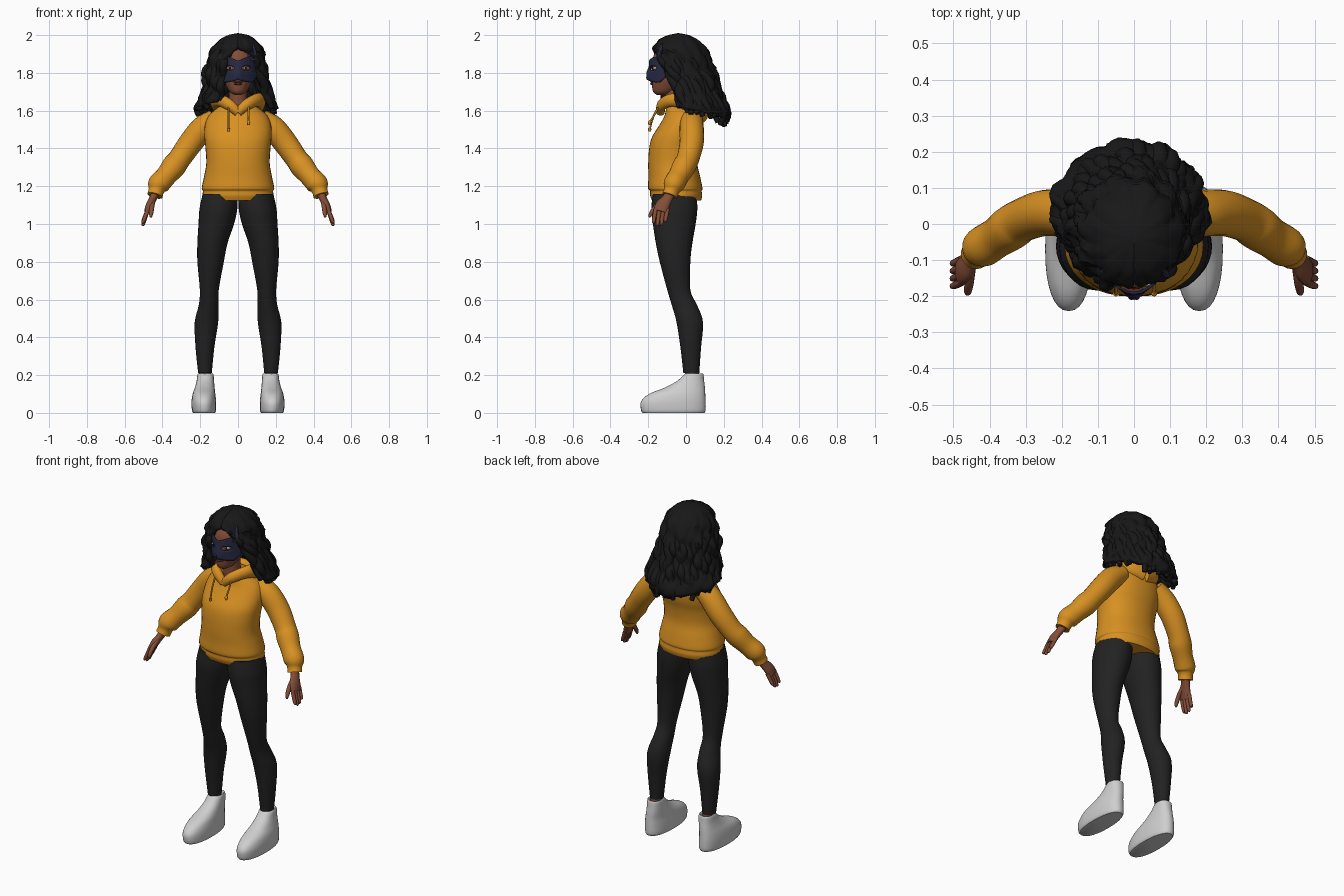
import bpy, bmesh, math, random
from mathutils import Vector, Matrix

random.seed(4)
cube = bpy.data.objects.get("Cube")
if cube:
    bpy.data.objects.remove(cube, do_unlink=True)


def material(name, r, g, b):
    mat = bpy.data.materials.new(name)
    mat.use_nodes = True
    mat.diffuse_color = (r, g, b, 1)
    shader = next(n for n in mat.node_tree.nodes if n.type == "BSDF_PRINCIPLED")
    shader.inputs["Base Color"].default_value = (r, g, b, 1)
    shader.inputs["Roughness"].default_value = 0.8
    return mat


HOODIE = material("mustard fabric", 0.68, 0.28, 0.016)
LEGGING = material("charcoal fabric", 0.016, 0.016, 0.016)
HAIR = material("black hair", 0.009, 0.009, 0.009)
SKIN = material("brown skin", 0.23, 0.075, 0.04)
LIP = material("dark lips", 0.15, 0.04, 0.03)
SHOE = material("pale grey shoe", 0.62, 0.62, 0.62)
MASK = material("navy mask", 0.022, 0.024, 0.06)
EYE = material("eye white", 0.55, 0.5, 0.45)
IRIS = material("dark iris", 0.02, 0.01, 0.006)


def finish(name, bm, mat, mirror=False, thickness=0):
    """Turn a bmesh into a smooth shaded object."""
    bmesh.ops.remove_doubles(bm, verts=bm.verts, dist=0.0004)
    bmesh.ops.recalc_face_normals(bm, faces=bm.faces)
    mesh = bpy.data.meshes.new(name)
    bm.to_mesh(mesh)
    bm.free()
    mesh.materials.append(mat)
    obj = bpy.data.objects.new(name, mesh)
    bpy.context.collection.objects.link(obj)
    bpy.ops.object.select_all(action="DESELECT")
    obj.select_set(True)
    bpy.context.view_layer.objects.active = obj
    bpy.ops.object.shade_smooth_by_angle(angle=math.radians(50))
    if thickness:
        solid = obj.modifiers.new("thickness", "SOLIDIFY")
        solid.thickness = thickness
        solid.offset = 0
    if mirror:
        obj.modifiers.new("mirror", "MIRROR")
    return obj


def skin_rings(bm, rings, closed=True, caps=True):
    loops = [[bm.verts.new(p) for p in ring] for ring in rings]
    count = len(loops[0])
    for low, high in zip(loops, loops[1:]):
        for i in range(count if closed else count - 1):
            j = (i + 1) % count
            bm.faces.new((low[i], low[j], high[j], high[i]))
    if caps:
        bm.faces.new(loops[0])
        bm.faces.new(loops[-1])


def resample(rows, steps=4):
    """Smooth curve through the rows."""
    rows = [Vector(r) for r in rows]
    out = []
    for i in range(len(rows) - 1):
        a, b, c, d = rows[max(i - 1, 0)], rows[i], rows[i + 1], rows[min(i + 2, len(rows) - 1)]
        for k in range(steps):
            t = k / steps
            out.append(b + (c - a) * t / 2 + (a * 2 - b * 5 + c * 4 - d) * t * t / 2
                       + (b * 3 - a - c * 3 + d) * t ** 3 / 2)
    return out + [rows[-1]]


def loft(name, rows, mat, mirror=False, level=False, ref=(0, 1, 0), segs=20, power=1.0, bm=None):
    """Rows are x, y, z and two radii; rings lie level or across the path."""
    own = bm is None
    bm = bm or bmesh.new()
    rows = resample(rows)
    rings = []
    for i, row in enumerate(rows):
        centre = Vector(row[:3])
        u, v = Vector((1, 0, 0)), Vector((0, 1, 0))
        if not level:
            t = (Vector(rows[min(i + 1, len(rows) - 1)][:3]) - Vector(rows[max(i - 1, 0)][:3])).normalized()
            v = Vector(ref)
            v = (v - t * v.dot(t)).normalized()
            u = v.cross(t)
        ring = []
        for k in range(segs):
            a = math.tau * k / segs
            c, s = math.cos(a), math.sin(a)
            c = math.copysign(abs(c) ** power, c)
            s = math.copysign(abs(s) ** power, s)
            ring.append(centre + u * c * row[3] + v * s * row[4])
        rings.append(ring)
    skin_rings(bm, rings)
    if own:
        return finish(name, bm, mat, mirror)


def ball(name, loc, size, mat, mirror=False):
    bm = bmesh.new()
    bmesh.ops.create_uvsphere(bm, u_segments=16, v_segments=10, radius=1,
                              matrix=Matrix.Translation(loc) @ Matrix.Diagonal((*size, 1)))
    return finish(name, bm, mat, mirror)


# Legs, ankles and shoes
loft("legging", [(.095, -.06, 1.16, .092, .115), (.104, -.062, 1.08, .1, .122), (.115, -.062, 1, .094, .113),
                 (.135, -.063, .9, .08, .097), (.145, -.058, .8, .07, .081), (.152, -.038, .65, .05, .061),
                 (.155, -.008, .57, .053, .067), (.167, .02, .48, .062, .07), (.175, .025, .35, .05, .055),
                 (.175, .028, .21, .036, .042)], LEGGING, True, True, segs=28)
loft("ankle", [(.174, .03, .24, .031, .035), (.174, .034, .16, .033, .04)], SKIN, True, True)
loft("shoe", [(.18, -.066, 0, .058, .163), (.18, -.067, .015, .064, .171), (.181, -.067, .06, .065, .171),
              (.18, -.047, .1, .06, .149), (.176, -.005, .135, .052, .105), (.173, .025, .17, .046, .071),
              (.172, .042, .205, .042, .05), (.172, .042, .206, .034, .042), (.172, .042, .185, .032, .04)],
     SHOE, True, True, segs=32, power=.88)

# Hoodie
loft("hoodie_body", [(0, -.05, 1.125, .18, .13), (0, -.052, 1.15, .188, .138), (0, -.054, 1.175, .186, .137),
                     (0, -.057, 1.19, .192, .144), (0, -.062, 1.25, .18, .137), (0, -.07, 1.32, .168, .13),
                     (0, -.065, 1.4, .172, .13), (0, -.05, 1.46, .178, .13), (0, -.028, 1.52, .176, .115),
                     (0, -.015, 1.57, .158, .1), (0, -.02, 1.61, .115, .085), (0, -.03, 1.64, .07, .065)],
     HOODIE, False, True, segs=36, power=.92)
loft("sleeve", [(.12, .03, 1.56, .05, .058), (.185, .03, 1.51, .064, .064), (.25, .03, 1.43, .064, .064),
                (.31, .01, 1.345, .06, .06), (.34, -.01, 1.305, .064, .062), (.38, -.038, 1.255, .056, .056),
                (.42, -.064, 1.21, .058, .056), (.432, -.076, 1.178, .042, .042), (.44, -.086, 1.15, .041, .041)],
     HOODIE, True)
loft("hood_collar", [(0, -.135, 1.59, .022, .022), (.045, -.128, 1.63, .026, .03), (.095, -.08, 1.655, .027, .034),
                     (.115, -.01, 1.65, .032, .042), (.08, .06, 1.61, .036, .05), (0, .085, 1.59, .036, .055)],
     HOODIE, True, ref=(0, 0, 1))
for side, end in ((-.05, 1.49), (.056, 1.525)):
    loft("drawstring", [(side, -.14, 1.63, .005, .005), (side, -.172, 1.57, .005, .005),
                        (side, -.19, end + .02, .005, .005), (side, -.192, end + .015, .009, .009),
                        (side, -.192, end, .007, .007)], HOODIE, segs=8)

# Hands
hand = bmesh.new()
loft("palm", [(.435, -.08, 1.17, .024, .027), (.45, -.098, 1.135, .02, .028), (.468, -.123, 1.1, .02, .038),
              (.482, -.136, 1.065, .015, .037)], SKIN, bm=hand, segs=14)
for i, length in enumerate((.066, .08, .076, .058)):
    y = -.164 + i * .021
    loft("finger", [(.476, y + .004, 1.08, .011, .011), (.492, y - .004, 1.07 - length * .5, .0105, .0105),
                    (.502, y - .008, 1.07 - length * .9, .009, .009), (.502, y - .008, 1.07 - length, .004, .004)],
         SKIN, bm=hand, segs=10)
loft("thumb", [(.452, -.115, 1.125, .015, .016), (.456, -.16, 1.09, .013, .013), (.46, -.186, 1.055, .011, .011),
               (.462, -.193, 1.035, .005, .005)], SKIN, bm=hand, segs=10)
finish("hand", hand, SKIN, True)

# Neck, head and face
loft("neck", [(0, -.03, 1.57, .07, .06), (0, -.05, 1.62, .058, .056), (0, -.058, 1.66, .048, .05),
              (0, -.06, 1.73, .048, .05)], SKIN, False, True)
loft("head", [(0, -.13, 1.684, .018, .025), (0, -.117, 1.698, .042, .056), (0, -.095, 1.73, .062, .085),
              (0, -.075, 1.77, .079, .106), (0, -.065, 1.83, .089, .114), (0, -.06, 1.89, .088, .112),
              (0, -.05, 1.94, .068, .088), (0, -.045, 1.965, .03, .04)], SKIN, False, True, segs=32)
ball("ear", (.09, -.05, 1.8), (.012, .02, .034), SKIN, True)
ball("upper_lip", (0, -.178, 1.752), (.026, .011, .006), LIP)
ball("lower_lip", (0, -.178, 1.742), (.022, .012, .007), LIP)
ball("eye", (.043, -.164, 1.825), (.017, .011, .008), EYE, True)
ball("iris", (.043, -.172, 1.825), (.007, .005, .007), IRIS, True)

# Cat mask, spread from the eye opening to the outline
outline = [(0, 1.865), (0, 1.835), (0, 1.8), (0, 1.765), (.022, 1.757), (.045, 1.752), (.075, 1.748),
           (.095, 1.775), (.103, 1.82), (.1, 1.865), (.08, 1.89), (.045, 1.882), (.02, 1.872)]
rings = []
for step in range(7):
    ring = []
    for ox, oz in outline:
        a = math.atan2(oz - 1.825, ox - .043)
        x = (.043 + .025 * math.cos(a)) * (1 - step / 6) + ox * step / 6
        z = (1.825 + .012 * math.sin(a)) * (1 - step / 6) + oz * step / 6
        nose = .02 * math.exp(-(x / .018) ** 2 - ((z - 1.785) / .028) ** 2)
        ring.append((x, -.192 + 9 * x * x - nose, z))
    rings.append(ring)
bm = bmesh.new()
skin_rings(bm, rings, caps=False)
finish("cat_mask", bm, MASK, True, .007)
loft("mask_ear", [(.07, -.142, 1.865, .032, .012), (.073, -.138, 1.905, .026, .012), (.08, -.13, 1.94, .01, .007),
                  (.083, -.127, 1.957, .002, .002)], MASK, True, True, segs=12)


# Hair: height, reach to right, left, front and back
reach = [(2.0, 0, 0, -.04, -.04), (1.99, .05, .05, -.09, .01), (1.97, .088, .085, -.135, .055),
         (1.93, .125, .118, -.165, .098), (1.87, .148, .13, -.172, .125), (1.79, .165, .14, -.172, .148),
         (1.72, .168, .155, -.165, .165), (1.66, .195, .182, -.158, .185), (1.6, .225, .195, -.155, .22),
         (1.56, .215, .185, -.15, .22), (1.48, .18, .16, -.14, .2)]
# Height, and the angles where the face opening starts and ends
opening = [(2.0, 0, 360), (1.935, 0, 360), (1.9, 32, 345), (1.85, 47, 333), (1.75, 68, 328), (1.48, 72, 326)]


def lookup(table, z):
    for a, b in zip(table, table[1:]):
        if z >= b[0]:
            break
    t = min((a[0] - z) / (a[0] - b[0]), 1)
    return [p + (q - p) * t for p, q in zip(a[1:], b[1:])]


def hair_point(f, u, out=0):
    turn = abs(f * 255 - 108) / 180
    z = 2 - (.46 - .13 * turn) * u ** 1.4
    right, left, front, back = lookup(reach, z)
    start, end = lookup(opening, z)
    a = math.radians(start + (end - start) * f)
    ripple = .006 * math.sin(11 * a + 14 * z) + .005 * math.sin(19 * a - 55 * z) + .005 * math.sin(60 * z + 4 * a)
    grow = (ripple + out) * min(1, u * 3)
    side = left if math.sin(a) > 0 else right
    x = (side + grow) * math.sin(a)
    y = (front + back) / 2 - ((back - front) / 2 + grow) * math.cos(a)
    return Vector((x, y, z))


bm = bmesh.new()
skin_rings(bm, [[hair_point(c / 60, r / 30, random.uniform(-.002, .002)) for c in range(61)] for r in range(31)],
           closed=False, caps=False)
finish("hair_mass", bm, HAIR, thickness=.022)

# Wavy locks over the mass, with uneven ends
locks = bmesh.new()
for i in range(27):
    f = i / 26
    phase, end = random.uniform(0, 6), random.uniform(.98, 1.06)
    rows = []
    for k in range(9):
        t = k / 8
        u = .42 + (end - .42) * t
        shift = .012 * math.sin(phase + t * 11)
        p = hair_point(min(max(f + shift, 0), 1), u, -.006 + .007 * math.sin(phase + t * 14))
        r = .008 + .017 * math.sin(math.pi * min(t * .8 + .1, 1))
        rows.append((*p, r, r))
    loft("lock", rows, HAIR, bm=locks, segs=8)
finish("hair_locks", locks, HAIR)
